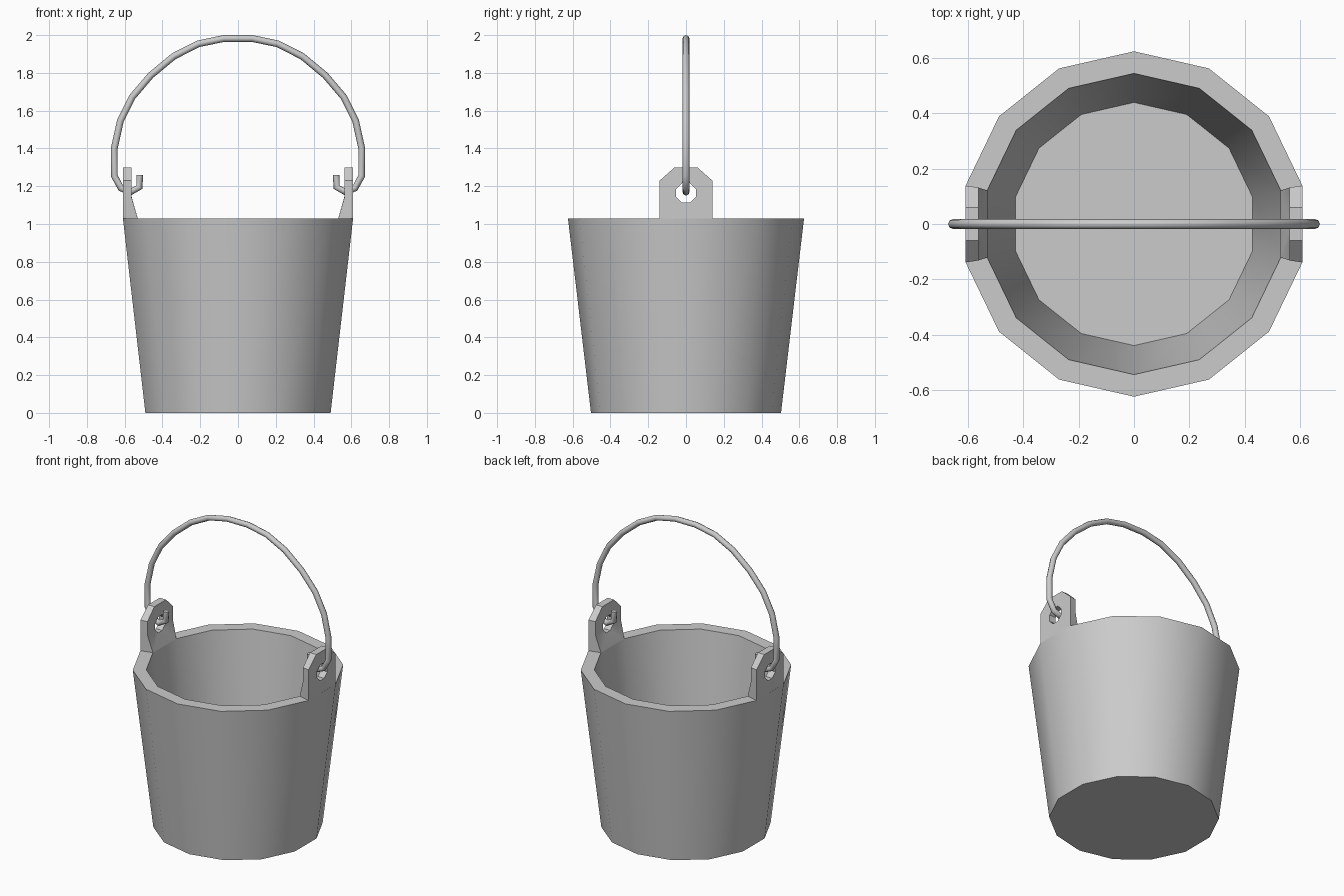
import bpy, bmesh
from math import sin, cos, pi, radians

cube = bpy.data.objects.get("Cube")
if cube:
    bpy.data.objects.remove(cube)

SIDES = 14
RIM_Z = 1.03

metal = bpy.data.materials.new("grey metal")
metal.use_nodes = True
metal.diffuse_color = (0.6, 0.6, 0.6, 1)
metal.node_tree.nodes["Principled BSDF"].inputs["Base Color"].default_value = (0.6, 0.6, 0.6, 1)


def finish(name, bm, angle):
    """Turn a bmesh into a smooth object with sharp edges kept."""
    bmesh.ops.recalc_face_normals(bm, faces=bm.faces[:])
    mesh = bpy.data.meshes.new(name)
    bm.to_mesh(mesh)
    bm.free()
    mesh.shade_smooth()
    mesh.set_sharp_from_angle(angle=radians(angle))
    mesh.materials.append(metal)
    obj = bpy.data.objects.new(name, mesh)
    bpy.context.collection.objects.link(obj)
    return obj


def bridge(bm, a, b):
    """Join two closed loops of vertices with quads."""
    n = len(a)
    for i in range(n):
        j = (i + 1) % n
        bm.faces.new((a[i], a[j], b[j], b[i]))


# Bucket: tapered wall with thickness, flat rim, floor and underside
bm = bmesh.new()
profile = [(0.503, 0), (0.625, RIM_Z), (0.545, RIM_Z), (0.44, 0.13)]
rings = []
for r, z in profile:
    angles = [pi / 2 + 2 * pi * i / SIDES for i in range(SIDES)]
    rings.append([bm.verts.new((r * cos(a), r * sin(a), z)) for a in angles])
for lower, upper in zip(rings, rings[1:]):
    bridge(bm, lower, upper)
bm.faces.new(rings[0])
bm.faces.new(rings[-1])
finish("bucket", bm, 40)


# Ears: chamfered plates with an octagonal hole, flaring onto the rim
def make_ear(name, side):
    bm = bmesh.new()
    # half width outside, half width inside, inner x, height
    rows = [(0.139, 0.121, 0.531, RIM_Z), (0.139, 0.132, 0.563, 1.14),
            (0.139, 0.132, 0.563, 1.23), (0.06, 0.06, 0.563, 1.30)]
    loop = [(1, row) for row in rows] + [(-1, row) for row in reversed(rows)]
    outer = [bm.verts.new((side * 0.609, s * w, z)) for s, (w, _, _, z) in loop]
    inner = [bm.verts.new((side * x, s * w, z)) for s, (_, w, x, z) in loop]

    def hole(x):
        angles = [radians(-67.5 + 45 * i) for i in range(8)]
        return [bm.verts.new((side * x, 0.056 * cos(a), 1.165 + 0.056 * sin(a)))
                for a in angles]

    hole_out, hole_in = hole(0.609), hole(0.563)
    bridge(bm, outer, hole_out)
    bridge(bm, hole_out, hole_in)
    bridge(bm, hole_in, inner)
    bridge(bm, inner, outer)
    return finish(name, bm, 30)


make_ear("left_ear", 1)
make_ear("right_ear", -1)

# Handle: round wire arch with a hook through each ear
half = [(0.075, 1.982), (0.21, 1.954), (0.34, 1.888), (0.462, 1.787),
        (0.56, 1.672), (0.623, 1.545), (0.655, 1.4), (0.655, 1.255),
        (0.62, 1.19), (0.57, 1.168), (0.522, 1.195), (0.52, 1.26)]
path = [(-x, z) for x, z in reversed(half)] + half
curve = bpy.data.curves.new("handle", "CURVE")
curve.dimensions = "3D"
curve.bevel_depth = 0.018
curve.bevel_resolution = 2
curve.use_fill_caps = True
spline = curve.splines.new("POLY")
spline.points.add(len(path) - 1)
for point, (x, z) in zip(spline.points, path):
    point.co = (x, 0, z, 1)
spline.use_smooth = True
curve.materials.append(metal)
bpy.context.collection.objects.link(bpy.data.objects.new("handle", curve))
